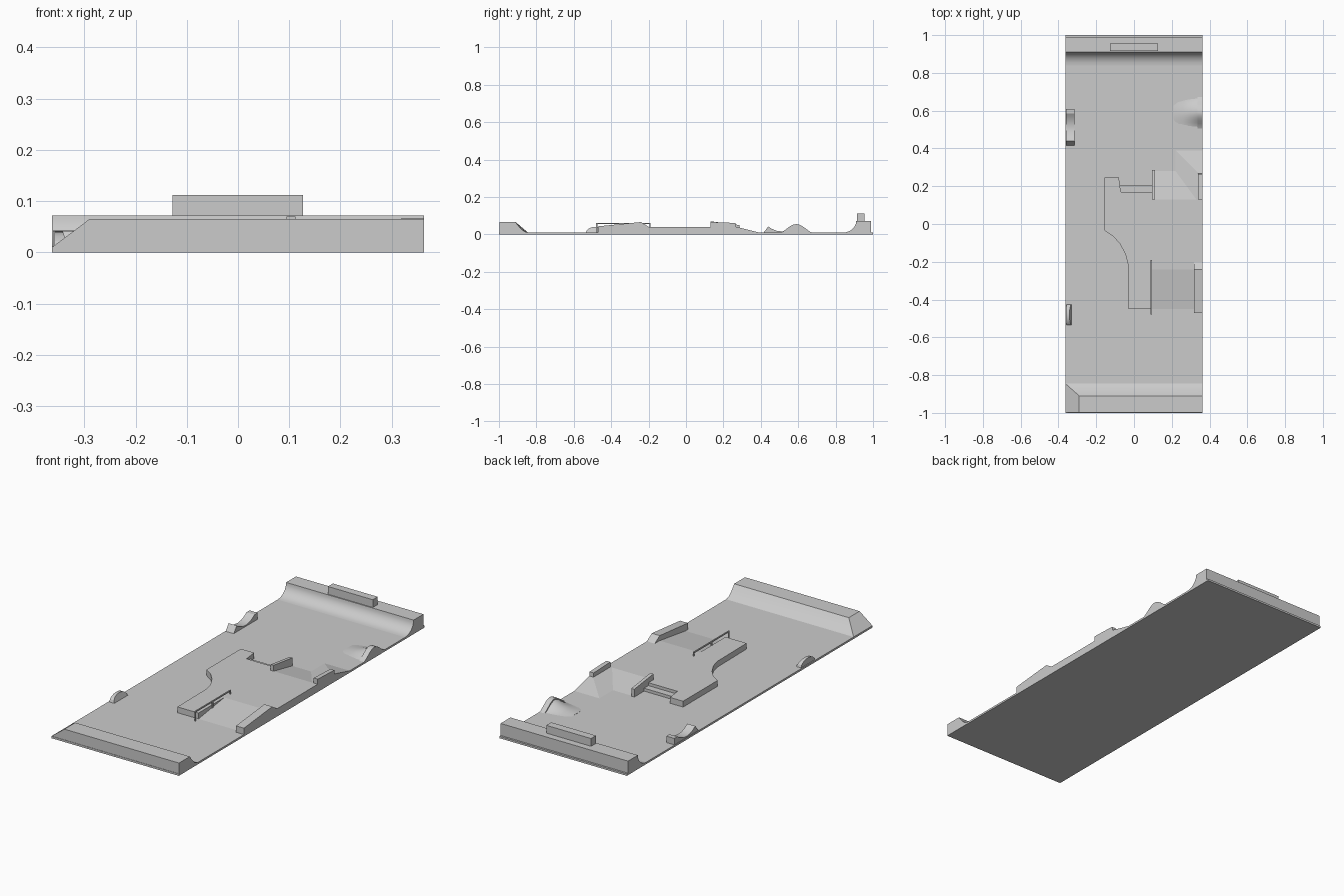
import bpy, bmesh, math

if "Cube" in bpy.data.objects:
    bpy.data.objects.remove(bpy.data.objects["Cube"])

W = 0.363      # half width of the slab
G = 0.01       # ground level (slab top)
P = 0.04       # raised platform level


def make(name, verts, faces, smooth=False):
    bm = bmesh.new()
    vs = [bm.verts.new(v) for v in verts]
    for f in faces:
        bm.faces.new([vs[i] for i in f])
    bmesh.ops.recalc_face_normals(bm, faces=bm.faces)
    me = bpy.data.meshes.new(name)
    bm.to_mesh(me)
    bm.free()
    ob = bpy.data.objects.new(name, me)
    bpy.context.collection.objects.link(ob)
    if smooth:
        bpy.ops.object.select_all(action='DESELECT')
        ob.select_set(True)
        bpy.context.view_layer.objects.active = ob
        bpy.ops.object.shade_smooth_by_angle(angle=math.radians(30))
    return ob


def loft(name, rings, smooth=False):
    """Closed solid through equal-length rings of points."""
    n = len(rings[0])
    verts = [p for r in rings for p in r]
    faces = [list(range(n)), list(range(len(verts) - n, len(verts)))]
    for k in range(len(rings) - 1):
        for i in range(n):
            j = (i + 1) % n
            faces.append([k * n + i, k * n + j, (k + 1) * n + j, (k + 1) * n + i])
    return make(name, verts, faces, smooth)


def along_x(name, profile, x0, x1, smooth=False):
    return loft(name, [[(x, y, z) for y, z in profile] for x in (x0, x1)], smooth)


def plate(name, outline, z0, z1):
    return loft(name, [[(x, y, z) for x, y in outline] for z in (z0, z1)])


def box(name, x0, x1, y0, y1, z0, z1):
    return plate(name, [(x0, y0), (x1, y0), (x1, y1), (x0, y1)], z0, z1)


# Ground slab
box("ground_slab", -W, W, -1, 1, 0, G)

# Back quarter pipe with deck and raised block
curve = [(0.84 + 0.07 * math.sin(a), G + 0.062 * (1 - math.cos(a)))
         for a in [math.pi / 2 * i / 8 for i in range(9)]]
along_x("back_quarter_pipe", curve + [(0.99, 0.072), (0.99, G)], -W, W, True)
box("back_deck_block", -0.128, 0.127, 0.915, 0.955, 0.07, 0.112)

# Front bank: straight hip on the left blending to a curve on the right
N = 6
ts = [i / N for i in range(N + 1)]
left = [(-W + 0.073 * t, -0.845 - 0.065 * t, G + 0.055 * t) for t in ts]
right = [(W, -0.845 - 0.065 * t, G + 0.055 * t ** 1.8) for t in ts]
n = N + 1
verts = left + right + [(-0.29, -0.998, 0.065), (-W, -0.998, G),
                        (W, -0.998, 0.065), (W, -0.998, G)]
a, b, c, d = range(2 * n, 2 * n + 4)
faces = [[i, i + 1, n + i + 1, n + i] for i in range(N)]
faces += [[N, a, c, n + N], list(range(n)) + [a, b],
          list(range(n, 2 * n)) + [c, d], [a, b, d, c], [0, n, d, b]]
make("front_bank", verts, faces, True)

# Central platform with curved side
plate("platform", [(-0.155, 0.245), (-0.08, 0.245), (-0.07, 0.17), (0.1, 0.17),
                   (0.1, 0.13), (W, 0.13), (W, -0.24), (0.09, -0.24),
                   (0.09, -0.45), (-0.03, -0.45), (-0.033, -0.21),
                   (-0.045, -0.16), (-0.075, -0.105), (-0.11, -0.065),
                   (-0.155, -0.035)], G, P)
box("stair_step", -0.073, 0.097, 0.17, 0.205, G, 0.025)

# Front bank up to the platform
along_x("platform_front_bank", [(-0.45, G), (-0.24, P), (-0.24, G)], 0.09, W)

# Back bank of the platform, with a hip on the right
make("platform_hip_bank",
     [(0.11, 0.13, P), (0.33, 0.13, P), (0.34, 0.27, P), (W, 0.27, P),
      (W, 0.13, P), (0.11, 0.28, G), (0.22, 0.28, G), (0.22, 0.39, G),
      (W, 0.39, G), (0.11, 0.13, G), (W, 0.13, G)],
     [[0, 1, 6, 5], [1, 2, 7, 6], [2, 3, 8, 7], [1, 4, 3, 2], [0, 5, 9],
      [4, 10, 8, 3], [0, 9, 10, 4, 1], [9, 5, 6, 7, 8, 10]])

# Ledges beside the banks
along_x("stair_ledge", [(0.13, G), (0.13, 0.07), (0.285, 0.05), (0.285, G)],
        0.095, 0.112)
along_x("hip_ledge", [(0.13, G), (0.13, 0.066), (0.265, 0.061), (0.27, G)],
        0.34, W)
along_x("front_ledge", [(-0.47, G), (-0.47, 0.043), (-0.24, 0.066),
                        (-0.2, P), (-0.2, G)], 0.318, W)

# Grind rail on posts
box("grind_rail", 0.088, 0.094, -0.48, -0.19, 0.055, 0.061)
for i, (y, z) in enumerate([(-0.48, G), (-0.34, 0.02), (-0.196, P)]):
    box(f"rail_post_{i + 1}", 0.088, 0.094, y, y + 0.006, z, 0.056)

# Left side: dipped ramp and small hump
along_x("dipped_ramp", [(0.415, G), (0.44, 0.042), (0.46, 0.029), (0.485, 0.019),
                        (0.513, 0.016), (0.54, 0.02), (0.565, 0.03),
                        (0.585, 0.043), (0.61, 0.043), (0.61, G)],
        -W + 0.002, -0.315, True)
arc = [math.pi * i / 8 for i in range(9)]
loft("small_hump", [[(x - s * math.sin(t), -0.48 - 0.055 * math.cos(t),
                      G + 0.031 * math.sin(t)) for t in arc]
                    for x, s in [(-0.358, 0), (-0.33, 0.012)]], True)

# Right side: mound fading into the ground, with an arched rim
def bell(x, h, half):
    return [(x, 0.59 + half * u / 6, G - 0.002 + (h + 0.002) *
             math.cos(math.pi / 2 * u / 6) ** 1.5) for u in range(-6, 7)]

loft("mound", [bell(x, h, 0.08) for x, h in
               [(0.21, 0.001), (0.26, 0.008), (0.3, 0.02), (0.33, 0.035),
                (0.345, 0.043)]], True)
loft("mound_rim", [bell(x, 0.045, 0.088) for x in (0.335, W)], True)
